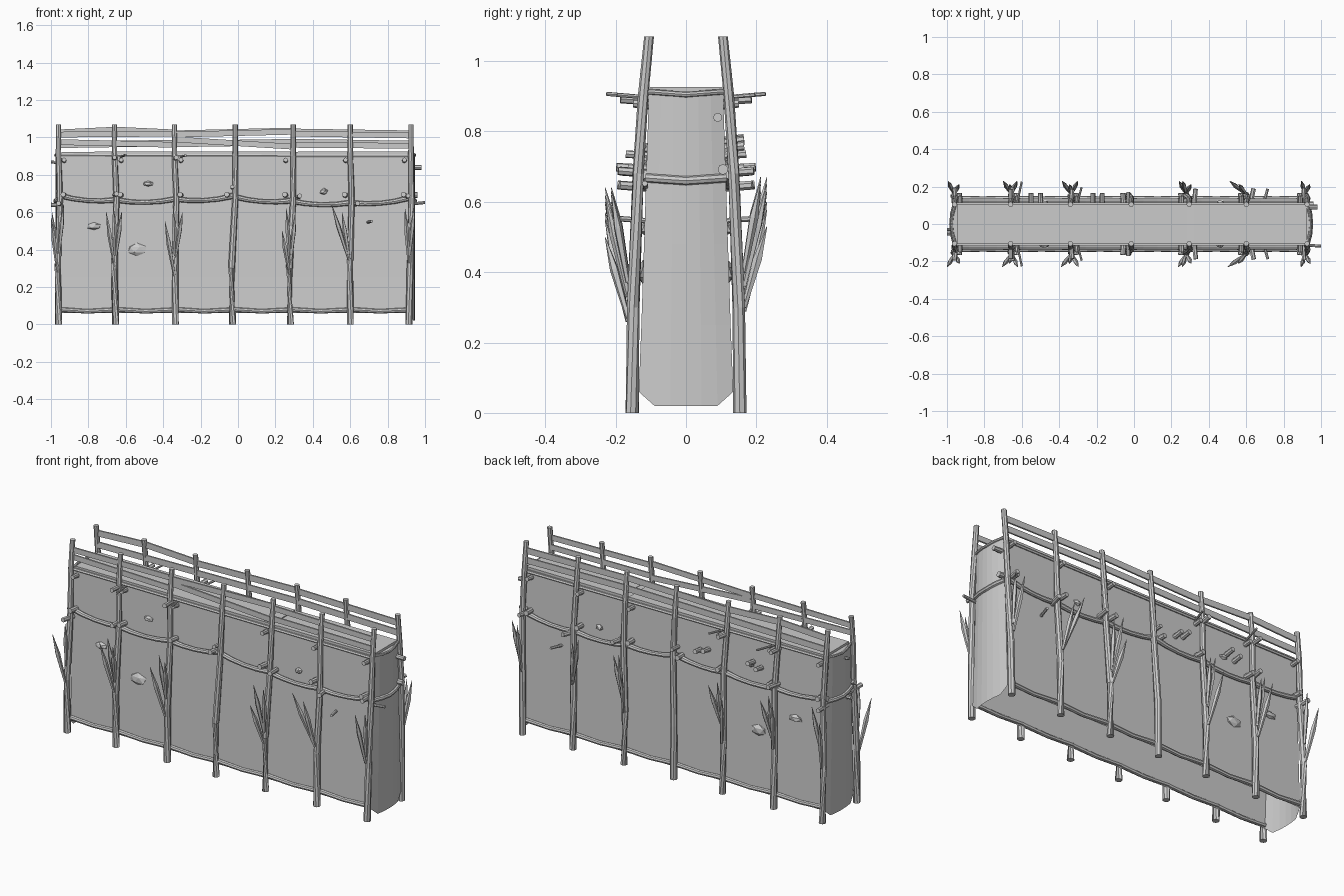
import bpy, bmesh, math, random
from mathutils import Vector
random.seed(4)


def finish(name, bm):
    bmesh.ops.recalc_face_normals(bm, faces=bm.faces)
    me = bpy.data.meshes.new(name)
    bm.to_mesh(me)
    bm.free()
    ob = bpy.data.objects.new(name, me)
    bpy.context.collection.objects.link(ob)
    return ob


def stick(name, pts, radii, sides=8, flat_ends=False):
    """Tapered many-sided pole along a path."""
    pts = [Vector(p) for p in pts]
    bm = bmesh.new()
    rings = []
    for i, p in enumerate(pts):
        d = pts[min(i + 1, len(pts) - 1)] - pts[max(i - 1, 0)]
        q = d.to_track_quat('Z', 'Y')
        ring = []
        for k in range(sides):
            a = 2 * math.pi * k / sides
            v = p + q @ Vector((math.cos(a), math.sin(a), 0)) * radii[i]
            if flat_ends and i in (0, len(pts) - 1):
                v.z = p.z
            ring.append(bm.verts.new(v))
        rings.append(ring)
    for a, b in zip(rings, rings[1:]):
        for k in range(sides):
            j = (k + 1) % sides
            bm.faces.new((a[k], a[j], b[j], b[k]))
    bm.faces.new(rings[0])
    bm.faces.new(rings[-1])
    return finish(name, bm)


def board(name, x0, z0, x1, z1, y, h, t=0.01):
    """Upright plank between two points."""
    bm = bmesh.new()
    v = [bm.verts.new((x, y + s * t / 2, z + u * h / 2))
         for x, z in ((x0, z0), (x1, z1)) for s, u in ((-1, -1), (1, -1), (1, 1), (-1, 1))]
    for f in ((0, 1, 2, 3), (4, 5, 6, 7), (0, 1, 5, 4), (1, 2, 6, 5), (2, 3, 7, 6), (3, 0, 4, 7)):
        bm.faces.new([v[i] for i in f])
    return finish(name, bm)


def half_width(z):
    return 0.135 - 0.03 * z / 0.92


# Hide-covered wall skin: tapered shell, bowed ends, open underneath
bm = bmesh.new()
n = 6
rings = []
for z in (0.02, 0.25, 0.48, 0.66, 0.91):
    w = half_width(z)
    ring = []
    for sx, xe in ((1, 0.925), (-1, -0.955)):
        for i in range(n + 1):
            u = -1 + 2 * i / n
            zz = 0.06 if z < 0.05 and i in (0, n) else z
            ring.append(bm.verts.new((xe + sx * 0.02 * (1 - u * u) , sx * u * w, zz)))
    rings.append(ring)
for a, b in zip(rings, rings[1:]):
    m = len(a)
    for k in range(m):
        j = (k + 1) % m
        bm.faces.new((a[k], a[j], b[j], b[k]))
bm.faces.new(rings[-1])
finish("wall_skin", bm)

# Walkway boards on top
for x0, x1, z in ((-0.945, 0.285, 0.916), (0.285, 0.32, 0.913), (0.32, 0.925, 0.917)):
    board("walkway_board", x0, z, x1, z + 0.002, 0, 0.014, 0.208)

bottoms = (-0.96, -0.655, -0.335, -0.03, 0.28, 0.60, 0.915)
tops = (-0.96, -0.66, -0.34, -0.015, 0.295, 0.60, 0.925)
# Stake clusters: post index -> (tip x offset, tip height)
stakes = {0: ((-0.035, 0.57), (0.025, 0.64)),
          1: ((-0.045, 0.60), (-0.01, 0.63), (0.03, 0.60)),
          2: ((-0.05, 0.55), (-0.01, 0.62), (0.035, 0.60)),
          4: ((-0.02, 0.62), (0.025, 0.60), (-0.04, 0.50)),
          5: ((-0.09, 0.64), (-0.04, 0.60)),
          6: ((-0.02, 0.62), (0.025, 0.63))}
rail_z = (0.69, 0.665, 0.67, 0.685, 0.66, 0.65, 0.675)

for s in (-1, 1):
    side = "front" if s < 0 else "back"
    # Leaning posts
    for i, (xb, xt) in enumerate(zip(bottoms, tops)):
        j = random.uniform(-0.006, 0.006)
        path = [(xb, s * 0.153, 0), (xb + j, s * 0.150, 0.3),
                (xb * 0.5 + xt * 0.5 + 0.008, s * 0.136, 0.68),
                (xt, s * 0.122, 0.9), (xt, s * 0.105, 1.07)]
        stick(side + "_post", path, (0.019, 0.018, 0.016, 0.015, 0.014), 8, True)
        # Sharpened stakes tied to the posts
        for k, (dx, tz) in enumerate(stakes.get(i, ())):
            if s > 0:
                dx, tz = dx * 0.9, tz + 0.03
            base = Vector((xb + dx * 0.1, s * 0.165, tz - 0.29 + 0.03 * k))
            tip = Vector((xb + dx * 1.1, s * (0.23 - 0.018 * (k % 2)), tz))
            stick(side + "_stake", [base, base.lerp(tip, 0.6), tip], (0.007, 0.013, 0.001), 5)
        # Lashing pegs beside the posts
        x = xb + (0.03 if i < 3 else -0.025)
        stick(side + "_peg", [(x, s * 0.10, 0.69), (x - 0.005, s * 0.165, 0.695)], (0.015, 0.014), 8)
        if i != 3:
            stick(side + "_peg", [(x, s * 0.10, 0.875), (x, s * 0.15, 0.88)], (0.013, 0.012), 8)

    # Sagging middle and bottom rails
    for i in range(6):
        xa, xb = bottoms[i], bottoms[i + 1]
        za, zb = rail_z[i], rail_z[i + 1]
        mid = [((xa * (1 - t) + xb * t), s * 0.124, za * (1 - t) + zb * t - 0.06 * t * (1 - t))
               for t in (-0.04, 0.25, 0.5, 0.75, 1.04)]
        stick(side + "_middle_rail", mid, (0.015, 0.013, 0.012, 0.013, 0.015), 8)
        low = [(xa, s * 0.138, 0.08), ((xa + xb) / 2, s * 0.136, 0.07), (xb, s * 0.138, 0.078)]
        stick(side + "_bottom_rail", low, (0.013, 0.012, 0.013), 8)
    stick(side + "_top_rail", [(-0.955, s * 0.107, 0.905), (0.925, s * 0.107, 0.9)], (0.009, 0.009), 6)

    # Parapet boards
    if s < 0:
        rows = ((-0.96, 1.015, -0.34, 1.02, 0.03), (-0.34, 1.015, 0.30, 1.03, 0.03),
                (0.29, 1.02, 0.93, 1.01, 0.03), (-0.96, 0.975, -0.33, 0.96, 0.03),
                (-0.35, 0.99, 0.30, 0.95, 0.03), (0.28, 0.96, 0.93, 0.955, 0.03))
    else:
        rows = ((-0.96, 1.025, -0.65, 1.04, 0.034), (-0.66, 1.04, -0.34, 1.025, 0.034),
                (-0.34, 1.02, 0.30, 1.035, 0.034), (0.29, 1.03, 0.93, 1.02, 0.034),
                (-0.96, 0.96, -0.34, 0.97, 0.034), (-0.34, 0.965, 0.30, 0.975, 0.034),
                (0.29, 0.975, 0.93, 0.965, 0.034))
    for x0, z0, x1, z1, h in rows:
        board(side + "_parapet_board", x0, z0, x1, z1, s * 0.11, h, 0.009)

    # Thin sticks and stubs poking out of the wall: x, z, length, radius, slant
    for x, z, l, r, dx in ((-0.63, 0.895, 0.12, 0.006, 0.03), (-0.66, 0.885, 0.08, 0.012, 0),
                           (-0.34, 0.885, 0.08, 0.013, 0.01), (-0.31, 0.895, 0.09, 0.006, 0.03),
                           (0.69, 0.545, 0.07, 0.008, 0.025), (-0.95, 0.64, 0.08, 0.013, -0.01),
                           (-0.66, 0.69, 0.085, 0.013, 0.01), (-0.03, 0.73, 0.06, 0.011, 0),
                           (0.32, 0.68, 0.075, 0.013, 0.01), (0.62, 0.64, 0.075, 0.013, 0.02),
                           (0.90, 0.68, 0.08, 0.012, 0.01)):
        y = half_width(z)
        stick(side + "_stub", [(x, s * (y - 0.02), z), (x + dx, s * (y + l), z + 0.1 * l)], (r, r), 7)
    if s > 0:
        for x, z in ((-0.22, 0.765), (-0.17, 0.75), (-0.5, 0.77), (-0.55, 0.75)):
            stick("back_stub", [(x, 0.1, z), (x, 0.165, z + 0.01)], (0.014, 0.013), 8)

    # Flat stones set in the skin
    for x, z, w, h in ((-0.54, 0.40, 0.055, 0.034), (-0.77, 0.525, 0.042, 0.022),
                       (-0.48, 0.752, 0.03, 0.016), (0.46, 0.71, 0.024, 0.018)):
        bm = bmesh.new()
        bmesh.ops.create_icosphere(bm, subdivisions=1, radius=1)
        for v in bm.verts:
            c = v.co * random.uniform(0.85, 1.1)
            v.co = (x + c.x * w, s * half_width(z) + c.y * 0.018, z + c.z * h)
        finish(side + "_stone", bm)

# End rails and end pegs
for sx, xe in ((1, 0.925), (-1, -0.955)):
    for z, r in ((0.66, 0.013), (0.905, 0.008)):
        w = half_width(z)
        pts = [(xe + sx * 0.02 * (1 - u * u), u * w, z + 0.008 * abs(u)) for u in (-1, -0.5, 0, 0.5, 1)]
        stick("end_rail", pts, [r] * 5, 8)
for p, q, r in (((0.91, 0.09, 0.84), (0.98, 0.09, 0.84), 0.013),
                ((0.91, 0.105, 0.692), (0.96, 0.105, 0.692), 0.015),
                ((0.91, -0.115, 0.642), (1.0, -0.117, 0.652), 0.008),
                ((-0.94, -0.03, 0.865), (-1.0, -0.03, 0.868), 0.008),
                ((-0.94, -0.05, 0.635), (-1.0, -0.05, 0.64), 0.011)):
    stick("end_peg", [p, q], (r, r), 8)
